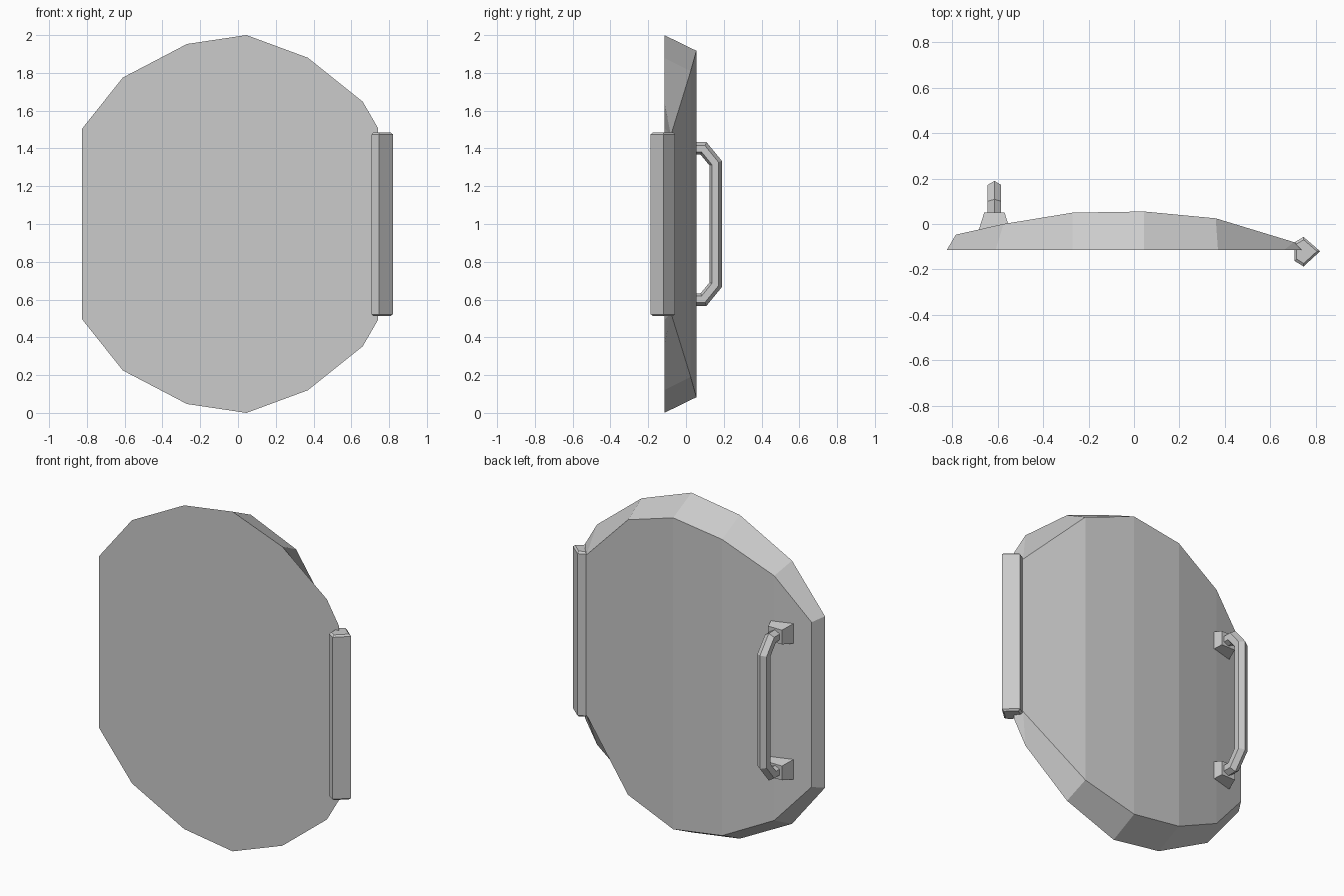
import bpy, bmesh
from mathutils import Vector

if "Cube" in bpy.data.objects:
    bpy.data.objects.remove(bpy.data.objects["Cube"])


def finish(name, bm):
    bmesh.ops.remove_doubles(bm, verts=bm.verts, dist=0.0005)
    bmesh.ops.recalc_face_normals(bm, faces=bm.faces)
    me = bpy.data.meshes.new(name)
    bm.to_mesh(me)
    bm.free()
    ob = bpy.data.objects.new(name, me)
    bpy.context.collection.objects.link(ob)
    return ob


def loft(name, rings):
    # skin closed rings and cap both ends
    bm = bmesh.new()
    vs = [[bm.verts.new(p) for p in r] for r in rings]
    n = len(rings[0])
    for a, b in zip(vs, vs[1:]):
        for i in range(n):
            j = (i + 1) % n
            bm.faces.new((a[i], a[j], b[j], b[i]))
    bm.faces.new(vs[0])
    bm.faces.new(vs[-1])
    return finish(name, bm)


# Door panel: flat front outline, bowed and inset back, mirrored about z = 1
FRONT_Y = -0.115
outer = [(-0.825, 0.505), (-0.61, 0.775), (-0.27, 0.953), (0.045, 1.0),
         (0.37, 0.88), (0.66, 0.648), (0.74, 0.51)]          # x, half height
inner = [(-0.785, -0.047, 0.485), (-0.575, 0.0, 0.72), (-0.27, 0.05, 0.872),
         (0.045, 0.055, 0.917), (0.36, 0.025, 0.81), (0.705, -0.08, 0.47),
         (0.705, -0.08, 0.47)]                               # x, y, half height
bm = bmesh.new()
bmesh_rows = {}
for s in (1, -1):
    o = [bm.verts.new((x, FRONT_Y, 1 + s * h)) for x, h in outer]
    b = [bm.verts.new((x, y, 1 + s * h)) for x, y, h in inner[:6]]
    b.append(b[5])
    bmesh_rows[s] = (o, b)
    for i in range(6):
        ring = [o[i], o[i + 1], b[i + 1], b[i]]
        bm.faces.new(list(dict.fromkeys(ring)))
(ot, bt), (ob_, bb) = bmesh_rows[1], bmesh_rows[-1]
for i in range(5):
    bm.faces.new((bt[i], bt[i + 1], bb[i + 1], bb[i]))
for i in (0, 6):
    bm.faces.new((ot[i], bt[i], bb[i], ob_[i]))
bm.faces.new(ot + ob_[::-1])
finish("door_panel", bm)

# Hinge: five-sided bar with slightly tapered ends
pent = [(0.747, -0.057), (0.82, -0.12), (0.747, -0.187), (0.708, -0.163), (0.708, -0.08)]
cx, cy = 0.75, -0.12
rings = [[(cx + (x - cx) * k, cy + (y - cy) * k, z) for x, y in pent]
         for z, k in ((0.512, 0.8), (0.522, 1), (1.475, 1), (1.485, 0.8))]
loft("hinge", rings)

# Handle: hexagonal bar swept along a bent path
HX = -0.615
path = [Vector(p) for p in ((0.0, 1.4), (0.093, 1.4), (0.157, 1.322),
                            (0.157, 0.678), (0.093, 0.6), (0.0, 0.6))]  # y, z
section = [(0, 0.033), (0.03, 0.015), (0.03, -0.02), (0, -0.033),
           (-0.03, -0.02), (-0.03, 0.015)]                   # x, outward
rings = []
for i, p in enumerate(path):
    dirs = [(path[k + 1] - path[k]).normalized()
            for k in (i - 1, i) if 0 <= k < len(path) - 1]
    t = sum(dirs, Vector((0, 0))).normalized()
    out = Vector((-t.y, t.x)) / t.dot(dirs[0])
    rings.append([(HX + u, p.x + out.x * v, p.y + out.y * v) for u, v in section])
loft("handle", rings)

# Handle mounts: tapered blocks sunk into the panel
for name, z in (("upper_handle_mount", 1.4), ("lower_handle_mount", 0.6)):
    loft(name, [[(HX + sx * rx, y, z + sz * rz)
                 for sx, sz in ((-1, -1), (1, -1), (1, 1), (-1, 1))]
                for y, rx, rz in ((-0.03, 0.07, 0.06), (0.05, 0.045, 0.042))])
